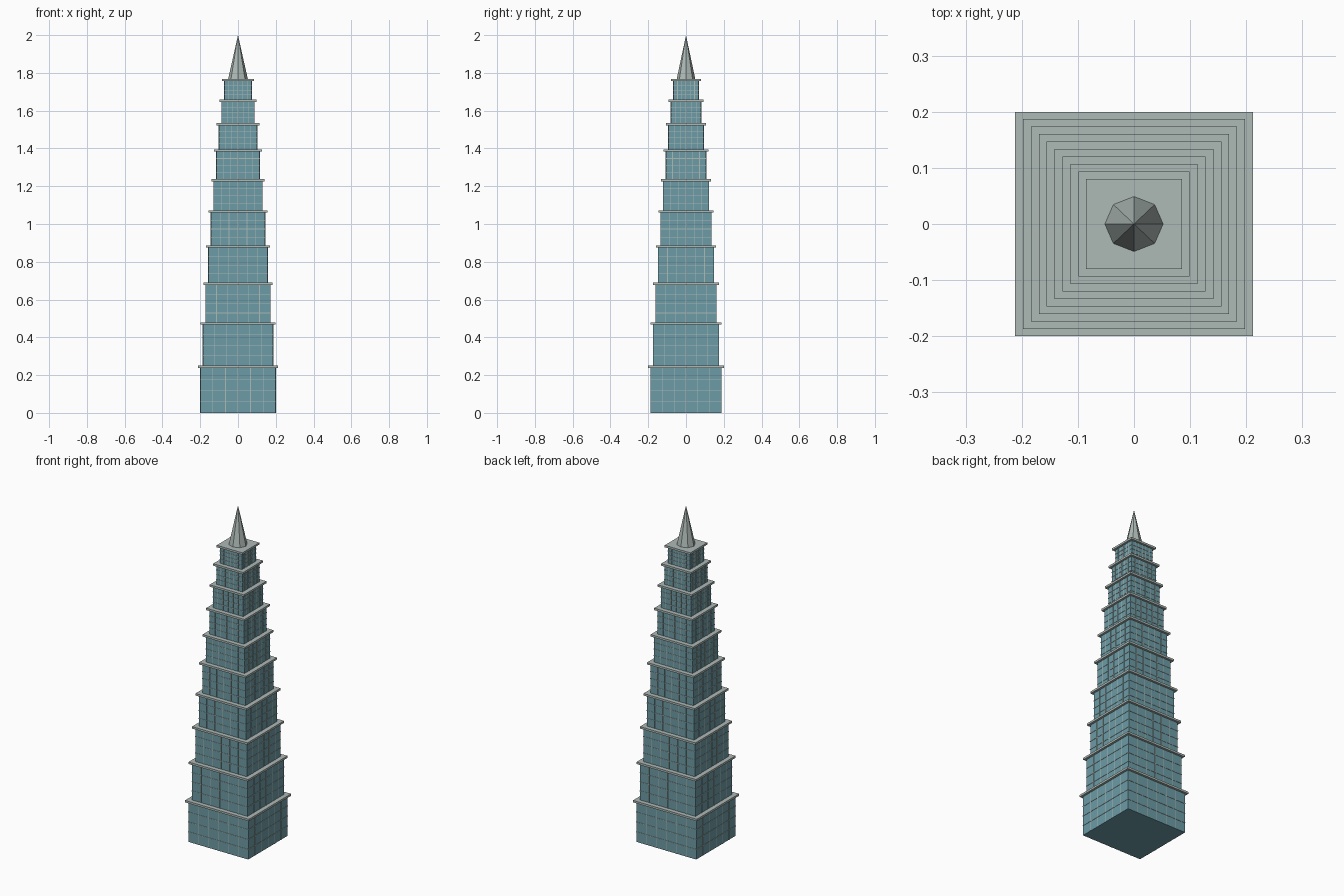
import bpy, bmesh, math
from mathutils import Matrix

if "Cube" in bpy.data.objects:
    bpy.data.objects.remove(bpy.data.objects["Cube"])


def material(name, rgb):
    m = bpy.data.materials.new(name)
    m.diffuse_color = (*rgb, 1)
    m.use_nodes = True
    m.node_tree.nodes["Principled BSDF"].inputs["Base Color"].default_value = m.diffuse_color
    return m


glass = material("glass", (0.15, 0.33, 0.38))
trim = material("trim", (0.42, 0.49, 0.47))


def add_box(bm, centre, size):
    bmesh.ops.create_cube(bm, size=1.0, matrix=Matrix.Translation(centre) @ Matrix.Diagonal((*size, 1)))


def finish(bm, name, mat):
    me = bpy.data.meshes.new(name)
    bm.to_mesh(me)
    bm.free()
    me.materials.append(mat)
    ob = bpy.data.objects.new(name, me)
    bpy.context.collection.objects.link(ob)
    return ob


TOPS = [0.25, 0.479, 0.69, 0.887, 1.072, 1.238, 1.395, 1.534, 1.659, 1.768]
SLAB, LIP, BAR = 0.012, 0.013, 0.004
COLS, ROWS = 6, 4

z0 = 0.0
for i, top in enumerate(TOPS):
    hx, hy = 0.199 - 0.0141 * i, 0.187 - 0.0133 * i
    z1 = top - SLAB
    h, zc = z1 - z0, (z0 + z1) / 2

    # glazed storey block
    bm = bmesh.new()
    add_box(bm, (0, 0, zc), (2 * hx, 2 * hy, h))
    finish(bm, f"tier_{i + 1}", glass)

    # overhanging ledge
    bm = bmesh.new()
    add_box(bm, (0, 0, top - SLAB / 2), (2 * (hx + LIP), 2 * (hy + LIP), SLAB))
    finish(bm, f"ledge_{i + 1}", trim)

    # window grid bars on all four faces
    bm = bmesh.new()
    for s in (-1, 1):
        for c in range(1, COLS):
            t = 2 * c / COLS - 1
            add_box(bm, (t * hx, s * hy, zc), (0.003, BAR, h))
            add_box(bm, (s * hx, t * hy, zc), (BAR, 0.003, h))
        for r in range(1, ROWS):
            z = z0 + h * r / ROWS
            add_box(bm, (0, s * hy, z), (2 * hx + BAR, BAR, 0.003))
            add_box(bm, (s * hx, 0, z), (BAR, 2 * hy + BAR, 0.003))
    finish(bm, f"window_bars_{i + 1}", trim)
    z0 = top

# eight-sided spire
bm = bmesh.new()
bmesh.ops.create_cone(bm, cap_ends=True, segments=8, radius1=1.0, radius2=0.0, depth=1.0)
bmesh.ops.transform(bm, verts=bm.verts,
                    matrix=Matrix.Translation((0, 0, (z0 + 2) / 2)) @ Matrix.Diagonal((0.052, 0.049, 2 - z0, 1)))
finish(bm, "spire", trim)
